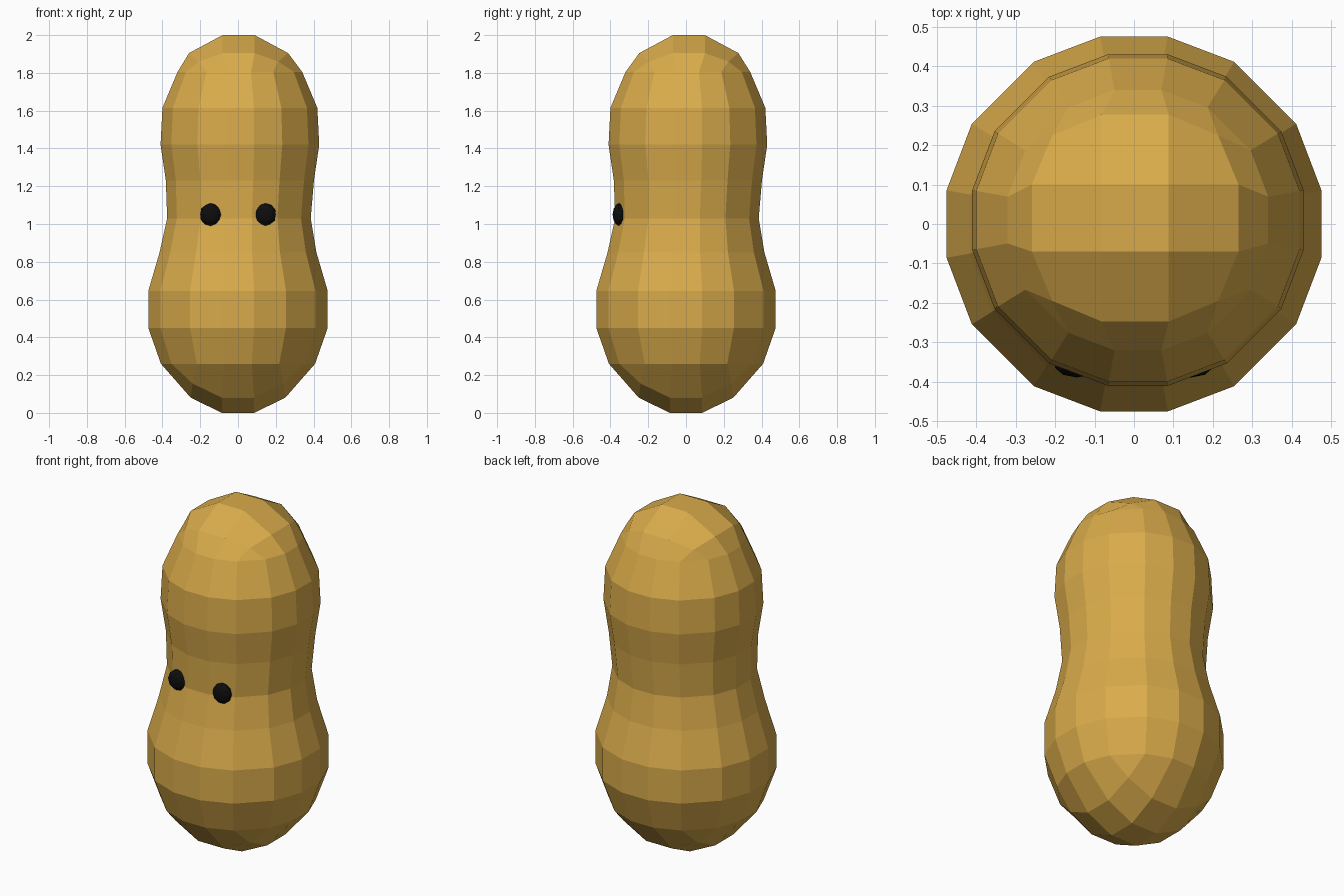
import bpy, bmesh

if "Cube" in bpy.data.objects:
    bpy.data.objects.remove(bpy.data.objects["Cube"])


def material(name, rgb):
    m = bpy.data.materials.new(name)
    m.diffuse_color = (*rgb, 1)
    m.use_nodes = True
    m.node_tree.nodes["Principled BSDF"].inputs["Base Color"].default_value = m.diffuse_color
    return m


gold = material("golden", (0.70, 0.41, 0.07))
black = material("black", (0.004, 0.004, 0.004))

# 16-sided cross-section, as fractions of the half width
QUARTER = [(1, 0.18), (0.865, 0.535), (0.535, 0.865), (0.18, 1)]
SECTION = QUARTER[:]
for _ in range(3):
    SECTION += [(-y, x) for x, y in SECTION[-4:]]

# Rings from bottom to top: height, half width, sideways drift
RINGS = [(0.26, 0.408, 0), (0.45, 0.475, 0), (0.645, 0.475, 0), (0.85, 0.415, 0),
         (1.03, 0.380, 0.005), (1.23, 0.392, 0.01), (1.42, 0.420, 0.01),
         (1.615, 0.410, 0.01), (1.805, 0.330, 0.01)]

bm = bmesh.new()
rings = [[bm.verts.new((x * r + d, y * r + d, z)) for x, y in SECTION] for z, r, d in RINGS]
for a, b in zip(rings, rings[1:]):
    for i in range(16):
        j = (i + 1) % 16
        bm.faces.new((a[i], a[j], b[j], b[i]))


def cap(ring, centre, edge, corner, drift):
    """Close a ring with a 3 x 3 grid; edge and corner are (offset, height)."""
    def spot(i, j):
        sx, sy = (1 if k > 1 else -1 for k in (i, j))
        ox, oy = i in (0, 3), j in (0, 3)
        if ox and oy:
            x, y, z = corner[0], corner[0], corner[1]
        elif ox or oy:
            x, y, z = (edge[0] if ox else 0.085), (edge[0] if oy else 0.085), edge[1]
        else:
            x, y, z = 0.085, 0.085, centre
        return bm.verts.new((sx * x + drift[0], sy * y + drift[1], z))

    g = [[spot(i, j) for j in range(4)] for i in range(4)]
    for i in range(3):
        for j in range(3):
            bm.faces.new((g[i][j], g[i + 1][j], g[i + 1][j + 1], g[i][j + 1]))
    # Grid border, three steps per side, linked to the ring with a triangle per corner
    border = [g[3][2], g[3][3], g[2][3], g[1][3], g[0][3], g[0][2],
              g[0][1], g[0][0], g[1][0], g[2][0], g[3][0], g[3][1]]
    for q in range(4):
        r = [ring[(4 * q + k) % 16] for k in range(5)]
        b = [border[(3 * q + k) % 12] for k in range(4)]
        bm.faces.new((r[0], r[1], b[1], b[0]))
        bm.faces.new((r[1], r[2], b[1]))
        bm.faces.new((r[2], r[3], b[2], b[1]))
        bm.faces.new((r[3], r[4], b[3], b[2]))


cap(rings[0], 0.0, (0.25, 0.08), (0.24, 0.155), (0, 0))
cap(rings[-1], 2.0, (0.262, 1.905), (0.21, 1.86), (0.003, 0.015))
bmesh.ops.recalc_face_normals(bm, faces=bm.faces)

# Body
mesh = bpy.data.meshes.new("body")
bm.to_mesh(mesh)
bm.free()
mesh.materials.append(gold)
bpy.context.collection.objects.link(bpy.data.objects.new("body", mesh))

# Eyes
for side, x in (("left", 0.145), ("right", -0.145)):
    bpy.ops.mesh.primitive_ico_sphere_add(subdivisions=2, radius=1, location=(x, -0.354, 1.05))
    eye = bpy.context.object
    eye.name = side + "_eye"
    eye.scale = (0.058, 0.035, 0.06)
    eye.data.materials.append(black)
